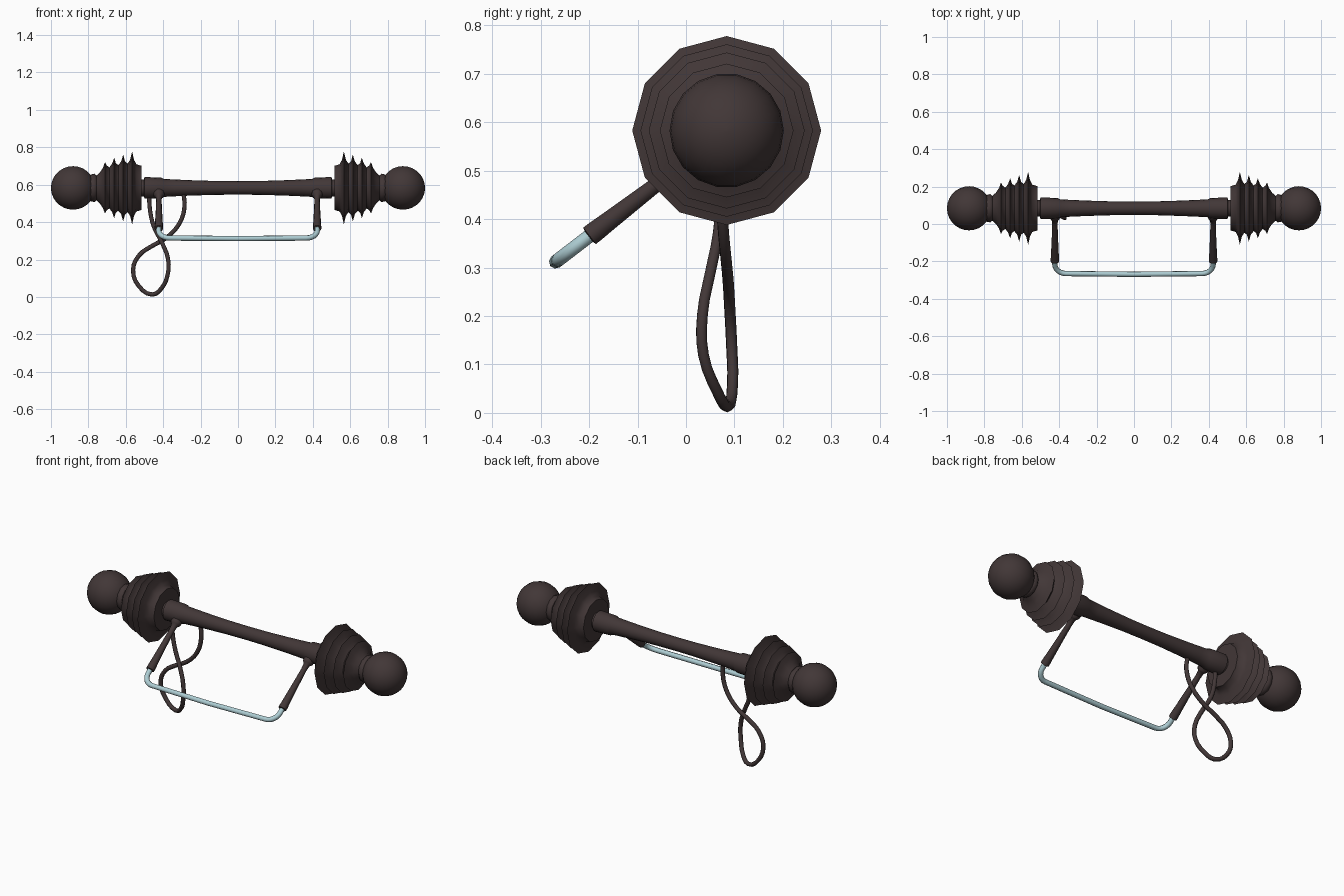
import bpy, bmesh, math
from mathutils import Vector

if "Cube" in bpy.data.objects:
    bpy.data.objects.remove(bpy.data.objects["Cube"])

AX = Vector((0, 0.084, 0.583))             # centre of the main bar
DIR = Vector((0, -0.793, -0.609)).normalized()  # slope of the hanging handle


def material(name, col):
    m = bpy.data.materials.new(name)
    m.diffuse_color = (*col, 1)
    m.use_nodes = True
    m.node_tree.nodes["Principled BSDF"].inputs["Base Color"].default_value = m.diffuse_color
    return m


DARK = material("dark_brown", (0.054, 0.038, 0.038))
PALE = material("pale_blue", (0.42, 0.61, 0.65))


def finish(ob, mat, angle):
    ob.data.materials.clear()
    ob.data.materials.append(mat)
    bpy.ops.object.select_all(action='DESELECT')
    bpy.context.view_layer.objects.active = ob
    ob.select_set(True)
    bpy.ops.object.shade_smooth_by_angle(angle=math.radians(angle))
    return ob


def lathe(name, profile, origin, axis, sides, mat, angle=50):
    """Spin (distance, radius) pairs about an axis."""
    bm = bmesh.new()
    q = axis.to_track_quat('Z', 'Y')
    rings = []
    for d, r in profile:
        ring = []
        for k in range(sides):
            a = 2 * math.pi * k / sides
            ring.append(bm.verts.new(origin + q @ Vector((r * math.cos(a), r * math.sin(a), d))))
        rings.append(ring)
    for a, b in zip(rings, rings[1:]):
        for k in range(sides):
            n = (k + 1) % sides
            bm.faces.new((a[k], a[n], b[n], b[k]))
    bm.faces.new(rings[0][::-1])
    bm.faces.new(rings[-1])
    bmesh.ops.recalc_face_normals(bm, faces=bm.faces)
    me = bpy.data.meshes.new(name)
    bm.to_mesh(me)
    bm.free()
    ob = bpy.data.objects.new(name, me)
    bpy.context.collection.objects.link(ob)
    return finish(ob, mat, angle)


def tube(name, pts, radius, mat, spline='POLY'):
    cu = bpy.data.curves.new(name, 'CURVE')
    cu.dimensions = '3D'
    cu.bevel_depth = radius
    cu.bevel_resolution = 2
    cu.use_fill_caps = True
    s = cu.splines.new(spline)
    if spline == 'POLY':
        s.points.add(len(pts) - 1)
        for p, c in zip(s.points, pts):
            p.co = (*c, 1)
    else:
        s.bezier_points.add(len(pts) - 1)
        s.resolution_u = 3
        for p, c in zip(s.bezier_points, pts):
            p.co = c
            p.handle_left_type = p.handle_right_type = 'AUTO'
    ob = bpy.data.objects.new(name, cu)
    bpy.context.collection.objects.link(ob)
    bpy.ops.object.select_all(action='DESELECT')
    bpy.context.view_layer.objects.active = ob
    ob.select_set(True)
    bpy.ops.object.convert(target='MESH')
    return finish(bpy.context.object, mat, 50)


# main bar: slim in the middle, collars at both ends
half = [(0, .036), (.12, .037), (.25, .041), (.34, .045), (.395, .048), (.41, .055),
        (.50, .058), (.503, .045), (.53, .045)]
lathe("main_bar", [(-d, r) for d, r in half[:0:-1]] + half, AX, Vector((1, 0, 0)), 16, DARK)

# ribbed grips, and end balls
grip = [(.515, .03), (.515, .118), (.543, .126), (.556, .150), (.566, .195), (.577, .150),
        (.590, .130), (.604, .142), (.614, .178), (.625, .140), (.640, .122), (.653, .132),
        (.662, .161), (.673, .130), (.688, .110), (.702, .120), (.711, .138), (.722, .108),
        (.738, .084), (.757, .066), (.768, .076), (.785, .072), (.80, .06)]
ball = [(.882 - .118 * math.cos(math.pi * i / 14), .118 * math.sin(math.pi * i / 14))
        for i in range(2, 14)] + [(1.0, .004)]
# handle arms, widening away from the bar
arm = [(.035, .029), (.062, .029), (.070, .024), (.078, .0165), (.11, .0145), (.19, .0165),
       (.30, .0205), (.345, .0225), (.357, .0225), (.359, .015)]
for s, side in ((-1, "left"), (1, "right")):
    ax = Vector((s, 0, 0))
    lathe("grip_" + side, grip, AX, ax, 12, DARK, 60)
    lathe("end_ball_" + side, ball, AX, ax, 18, DARK, 60)
    lathe("handle_arm_" + side, arm, AX + Vector((s * .423, 0, 0)), DIR, 10, DARK)

# pale U-shaped handle rod with rounded corners
W, R, C = .423, .440, .06
right = [(W, .33)] + [(W - C + C * math.cos(a), R - C + C * math.sin(a))
                      for a in (math.pi / 2 * i / 6 for i in range(7))]
path = right + [(0, R + .005)] + [(-x, d) for x, d in reversed(right)]
tube("handle_rod", [AX + Vector((x, 0, 0)) + DIR * d for x, d in path], .0142, PALE)

# hanging wrist strap, crossing over itself
strap = [(-.476, .075, .56), (-.470, .073, .46), (-.449, .067, .374), (-.406, .050, .289),
         (-.374, .034, .203), (-.376, .036, .120), (-.410, .064, .045), (-.458, .085, .013),
         (-.530, .096, .058), (-.561, .094, .145), (-.529, .090, .222), (-.460, .087, .272),
         (-.385, .083, .315), (-.315, .076, .390), (-.286, .072, .480), (-.292, .075, .56)]
tube("wrist_strap", [Vector(p) for p in strap], .0118, DARK, 'BEZIER')
